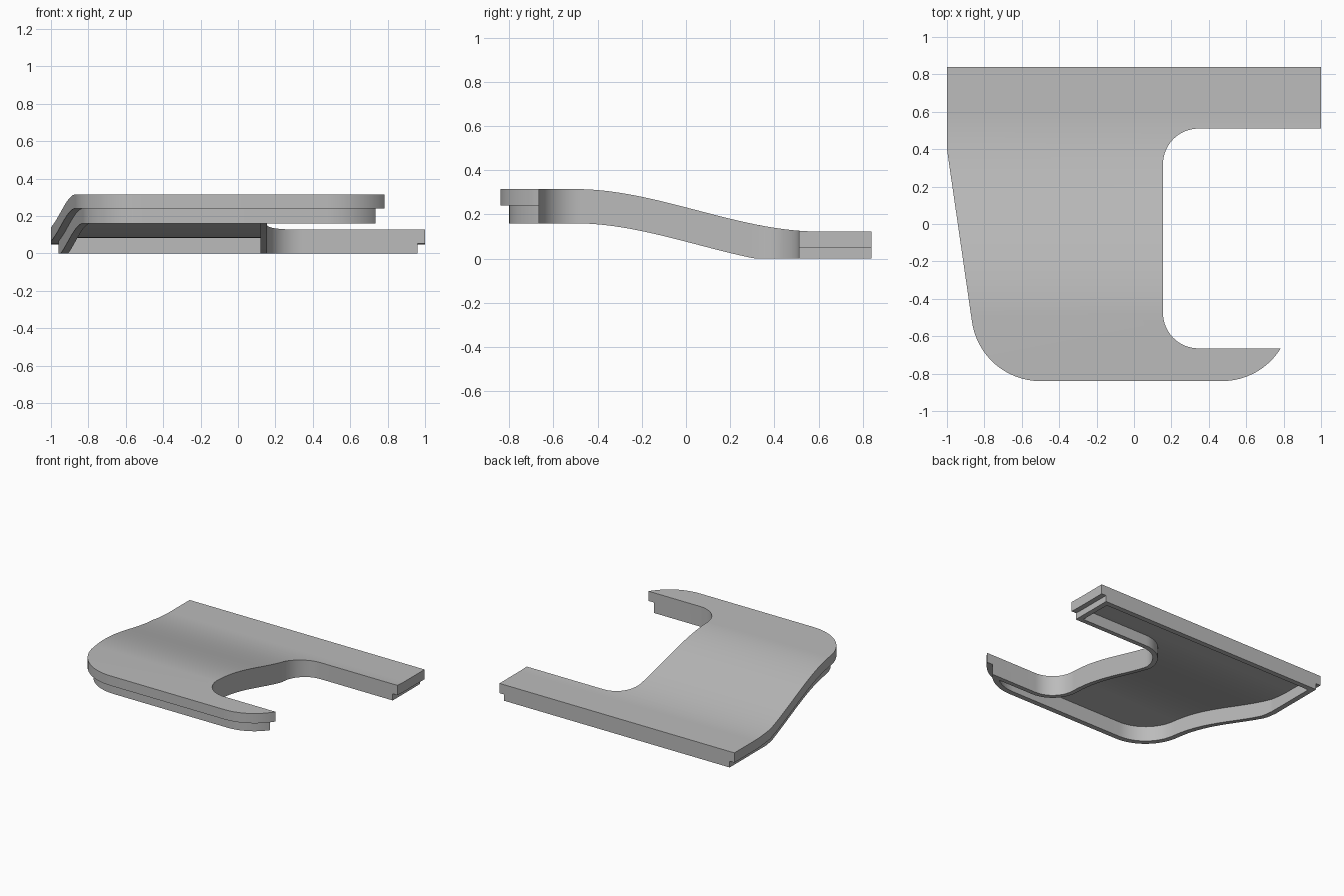
import bpy, bmesh
from math import sin, cos, asin, sqrt, radians, degrees

cube = bpy.data.objects.get("Cube")
if cube:
    bpy.data.objects.remove(cube)

BACK, THICK, LIP_DEPTH, CEILING = 0.84, 0.075, 0.155, 0.04


def arc(cx, cy, r, a0, a1, n=16):
    angles = [radians(a0 + (a1 - a0) * k / n) for k in range(n + 1)]
    return [(cx + r * cos(a), cy + r * sin(a)) for a in angles]


def outline(outer, inner, back):
    """Hooked plan shape, inset separately on its outer, inner and back edges."""
    r = 0.37 - outer
    tip = degrees(asin((0.195 + inner) / r))
    pts = [(1 - outer, BACK - back), (-1 + outer, BACK - back), (-1 + outer, 0.40)]
    pts += arc(-0.5, -0.47, r, 188, 270)
    pts += arc(0.47, -0.47, r, 270, 360 - tip)
    pts += arc(0.345, -0.475, 0.19 + inner, 270, 180)
    pts += arc(0.345, 0.32, 0.19 + inner, 180, 90)
    pts.append((1 - outer, 0.51 + inner))
    return pts


def top_height(y):
    """S-shaped fall from the raised front to the low back."""
    t = min(max((y + 0.5) / 1.1, 0), 1)
    return 0.315 - 0.192 * t * t * (3 - 2 * t)


# Stacked loops: top, plate underside, lip, lip bottom, recess wall, ceiling
plate, lip, recess = outline(0, 0, 0), outline(0.04, 0, 0), outline(0.08, 0.035, 0.04)
levels = [(plate, 0), (plate, -THICK), (lip, -THICK),
          (lip, -LIP_DEPTH), (recess, -LIP_DEPTH), (recess, -CEILING)]
bm = bmesh.new()
loops = [[bm.verts.new((x, y, z)) for x, y in pts] for pts, z in levels]
count = len(plate)
bm.faces.new(loops[0])
bm.faces.new(loops[-1])
for a, b in zip(loops, loops[1:]):
    for k in range(count):
        j = (k + 1) % count
        bm.faces.new((a[k], a[j], b[j], b[k]))
bmesh.ops.remove_doubles(bm, verts=bm.verts[:], dist=0.0001)

# Cut crosswise rows, then bend the flat shape along the S curve
rows = 36
for k in range(rows + 1):
    y = -0.503 + 1.107 * k / rows
    bmesh.ops.bisect_plane(bm, geom=bm.verts[:] + bm.edges[:] + bm.faces[:],
                           dist=0.00001, plane_co=(0, y, 0), plane_no=(0, 1, 0))
for v in bm.verts:
    v.co.z = max(0, top_height(v.co.y) + v.co.z)
bmesh.ops.recalc_face_normals(bm, faces=bm.faces[:])

mesh = bpy.data.meshes.new("cover_panel")
bm.to_mesh(mesh)
bm.free()
panel = bpy.data.objects.new("cover_panel", mesh)
bpy.context.collection.objects.link(panel)

# Plain grey finish
grey = bpy.data.materials.new("plain_grey")
grey.use_nodes = True
colour = (0.5, 0.5, 0.5, 1)
grey.diffuse_color = colour
grey.node_tree.nodes["Principled BSDF"].inputs["Base Color"].default_value = colour
mesh.materials.append(grey)

bpy.ops.object.select_all(action='DESELECT')
panel.select_set(True)
bpy.context.view_layer.objects.active = panel
bpy.ops.object.shade_smooth_by_angle(angle=radians(30))
